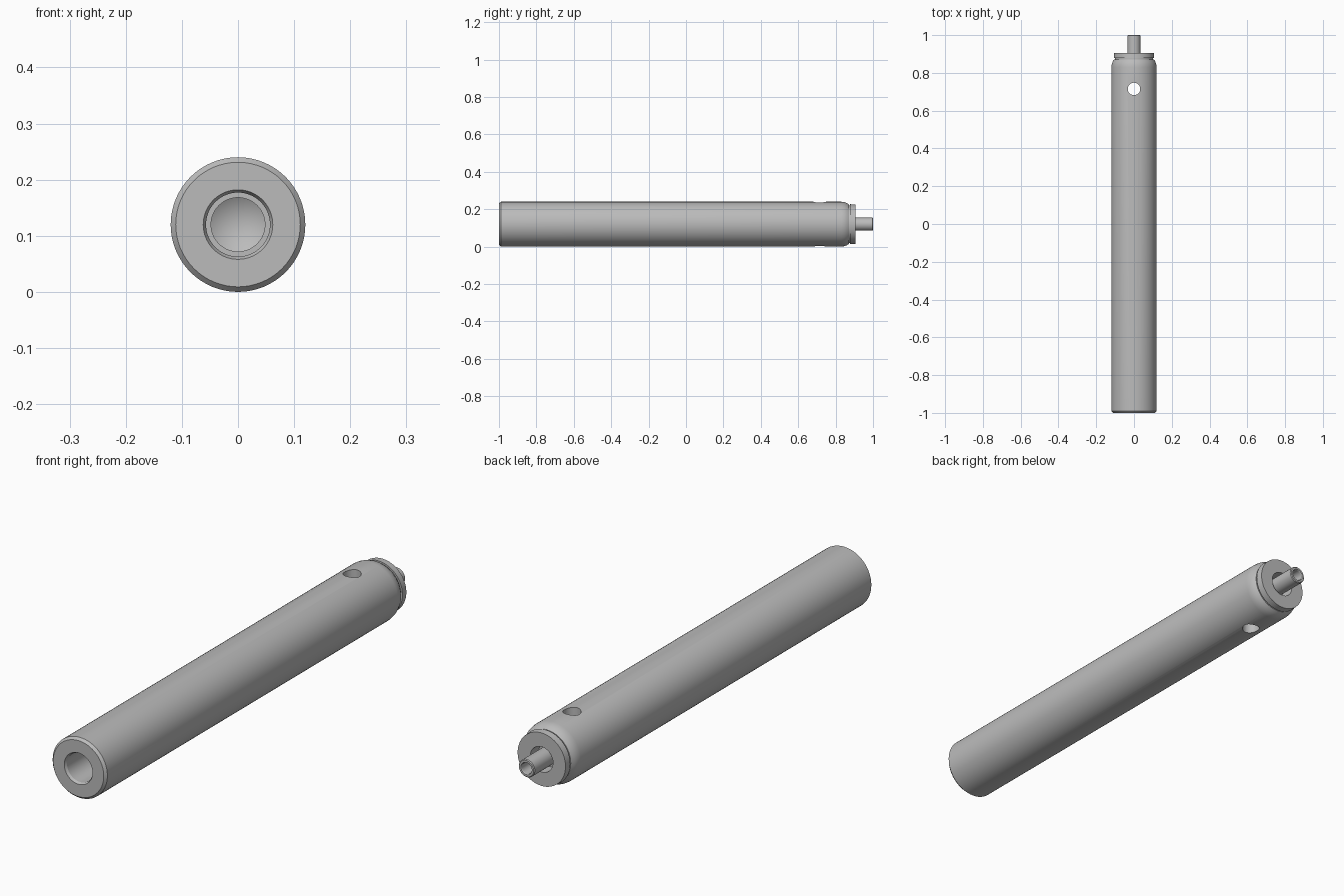
import bpy
import bmesh
from math import radians
from mathutils import Matrix

cube = bpy.data.objects.get("Cube")
if cube:
    bpy.data.objects.remove(cube)

R = 0.12        # barrel radius, also the height of the axis
SEGMENTS = 64

steel = bpy.data.materials.new("grey steel")
steel.use_nodes = True
grey = (0.5, 0.5, 0.5, 1)
steel.diffuse_color = grey
steel.node_tree.nodes["Principled BSDF"].inputs["Base Color"].default_value = grey


def link(name, bm):
    bmesh.ops.recalc_face_normals(bm, faces=bm.faces)
    mesh = bpy.data.meshes.new(name)
    bm.to_mesh(mesh)
    bm.free()
    obj = bpy.data.objects.new(name, mesh)
    bpy.context.collection.objects.link(obj)
    mesh.materials.append(steel)
    return obj


def lathe(name, profile):
    """Turn (radius, y) points around the long axis."""
    bm = bmesh.new()
    verts = [bm.verts.new((r, y, R)) for r, y in profile]
    edges = [bm.edges.new(pair) for pair in zip(verts, verts[1:])]
    bmesh.ops.spin(bm, geom=verts + edges, cent=(0, 0, R), axis=(0, 1, 0),
                   angle=radians(360), steps=SEGMENTS)
    bmesh.ops.remove_doubles(bm, verts=bm.verts, dist=0.0001)
    return link(name, bm)


def smooth(obj):
    bpy.ops.object.select_all(action='DESELECT')
    obj.select_set(True)
    bpy.context.view_layer.objects.active = obj
    bpy.ops.object.shade_smooth_by_angle(angle=radians(25))


# Barrel with a stepped blind bore in front, and a shoulder, neck and collar behind
barrel = lathe("barrel", [
    (0, -0.47), (0.048, -0.5), (0.048, -0.6), (0.057, -0.6), (0.057, -0.99),
    (0.062, -1), (0.111, -1), (R, -0.99), (R, 0.83), (0.118, 0.845),
    (0.113, 0.86), (0.105, 0.872), (0.1, 0.872), (0.1, 0.878),
    (0.107, 0.878), (0.105, 0.905), (0.05, 0.905), (0.05, 0.85), (0, 0.85)])

# Cross hole drilled straight through the barrel
bm = bmesh.new()
bmesh.ops.create_cone(bm, cap_ends=True, segments=48, radius1=0.033, radius2=0.033,
                      depth=0.5, matrix=Matrix.Translation((0, 0.715, R)))
drill = link("cross_hole_cutter", bm)
drill.hide_render = True
cut = barrel.modifiers.new("cross hole", 'BOOLEAN')
cut.operation = 'DIFFERENCE'
cut.solver = 'EXACT'
cut.object = drill
bpy.context.view_layer.objects.active = barrel
bpy.ops.object.modifier_apply(modifier=cut.name)
bpy.data.objects.remove(drill)
smooth(barrel)

# Hollow pin standing out of the collar
smooth(lathe("hollow_pin", [
    (0, 0.845), (0.035, 0.845), (0.035, 0.997), (0.032, 1),
    (0.024, 1), (0.022, 0.997), (0.022, 0.9), (0, 0.89)]))
